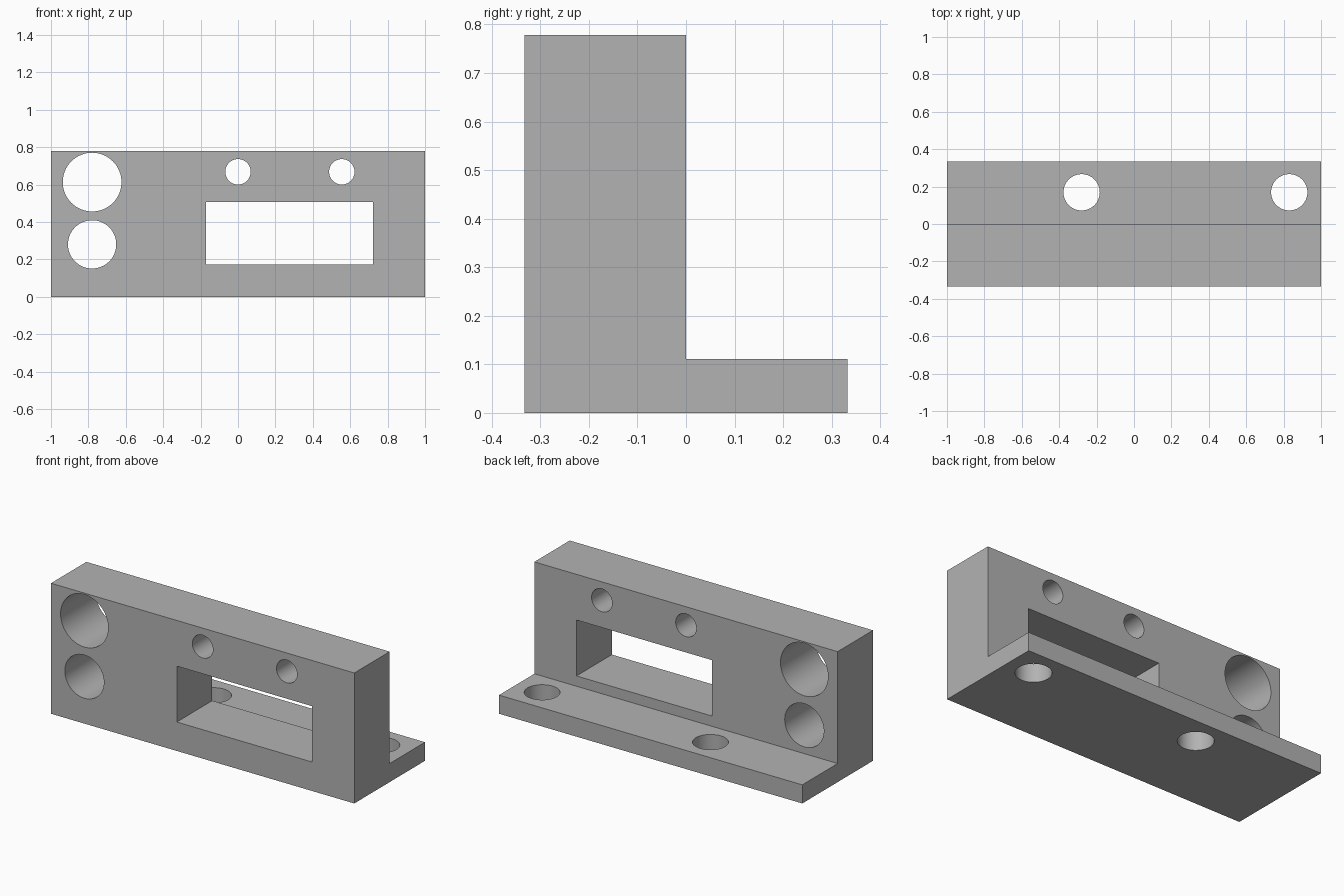
import bpy
import math

cube = bpy.data.objects.get("Cube")
if cube:
    bpy.data.objects.remove(cube, do_unlink=True)

grey = bpy.data.materials.new("plain grey")
grey.use_nodes = True
COLOUR = (0.45, 0.45, 0.45, 1)
grey.diffuse_color = COLOUR
grey.node_tree.nodes["Principled BSDF"].inputs["Base Color"].default_value = COLOUR


def extruded_profile(name, profile, half_length):
    """Sweep a (y, z) outline along x."""
    n = len(profile)
    verts = [(x, y, z) for x in (-half_length, half_length) for y, z in profile]
    faces = [tuple(reversed(range(n))), tuple(range(n, 2 * n))]
    faces += [(i, (i + 1) % n, n + (i + 1) % n, n + i) for i in range(n)]
    mesh = bpy.data.meshes.new(name)
    mesh.from_pydata(verts, [], faces)
    mesh.materials.append(grey)
    obj = bpy.data.objects.new(name, mesh)
    bpy.context.collection.objects.link(obj)
    return obj


def cut(target, cutter):
    """Subtract the cutter, then discard it."""
    cutter.hide_render = True
    cutter.data.materials.append(grey)
    mod = target.modifiers.new("cut", 'BOOLEAN')
    mod.operation = 'DIFFERENCE'
    mod.solver = 'EXACT'
    mod.object = cutter
    bpy.context.view_layer.objects.active = target
    bpy.ops.object.modifier_apply(modifier=mod.name)
    bpy.data.objects.remove(cutter, do_unlink=True)


def drill(target, location, radius, depth, along_y=False):
    bpy.ops.mesh.primitive_cylinder_add(
        vertices=64, radius=radius, depth=depth, location=location,
        rotation=(math.pi / 2 if along_y else 0, 0, 0))
    cut(target, bpy.context.object)


# L-shaped body: thick upright wall with a thin foot behind it
FRONT, BACK, HEIGHT, FOOT = -0.333, 0.333, 0.778, 0.111
bracket = extruded_profile("mounting_bracket", [
    (FRONT, 0), (BACK, 0), (BACK, FOOT), (0, FOOT), (0, HEIGHT), (FRONT, HEIGHT)], 1)

# Rectangular window through the wall
bpy.ops.mesh.primitive_cube_add(size=1, location=(0.276, FRONT / 2, 0.339))
window = bpy.context.object
window.scale = (0.892, 0.6, 0.333)
cut(bracket, window)

# Round holes through the wall: x, z, radius
for x, z, radius in [(-0.78, 0.613, 0.157), (-0.78, 0.28, 0.129),
                     (0, 0.668, 0.068), (0.555, 0.668, 0.068)]:
    drill(bracket, (x, FRONT / 2, z), radius, 0.6, along_y=True)

# Screw holes through the foot
for x in (-0.28, 0.83):
    drill(bracket, (x, BACK / 2 + 0.003, FOOT / 2), 0.097, 0.3)

# Smooth hole walls, sharp edges elsewhere
bpy.ops.object.select_all(action='DESELECT')
bracket.select_set(True)
bpy.context.view_layer.objects.active = bracket
bpy.ops.object.shade_smooth_by_angle(angle=math.radians(30))
